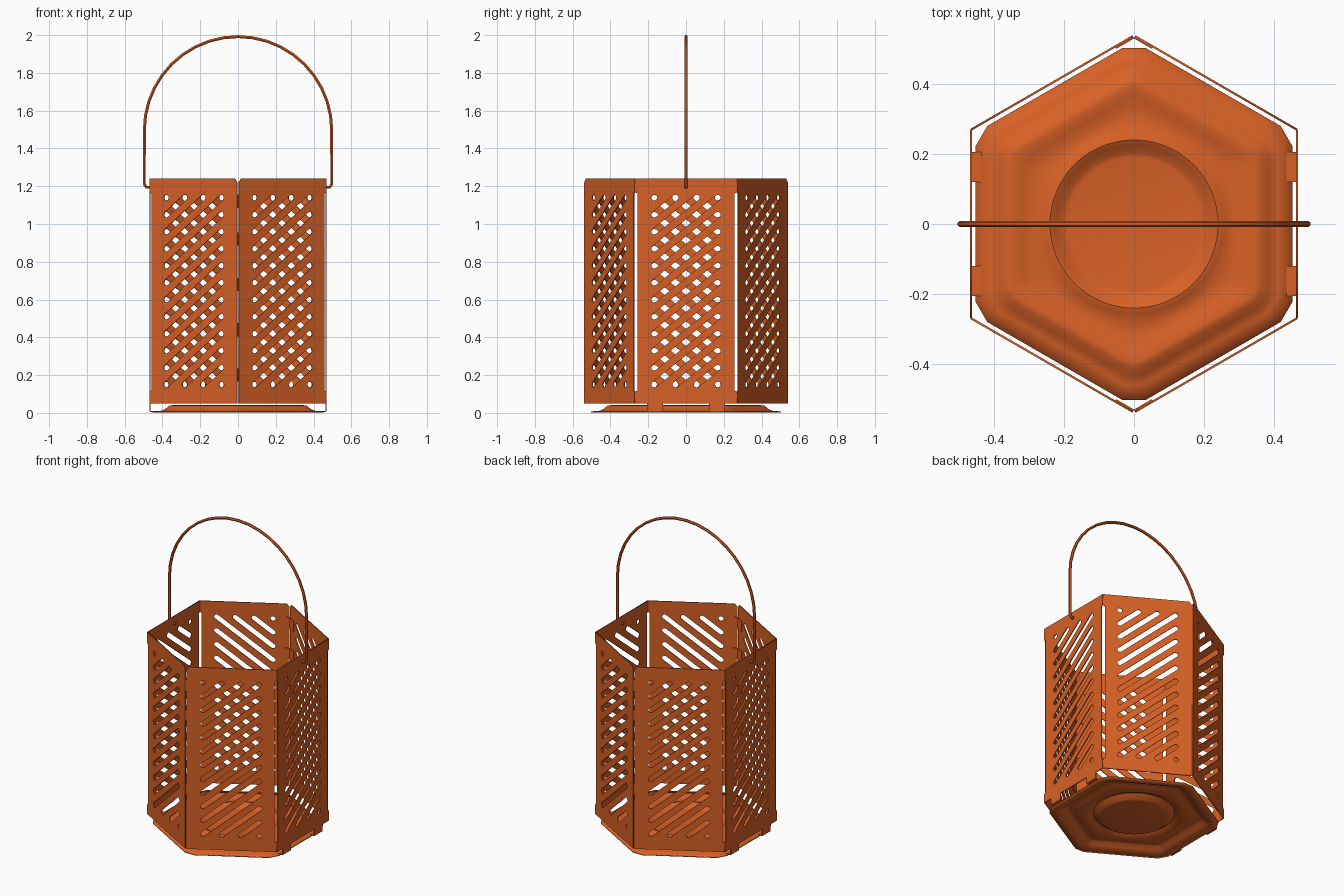
import bpy, bmesh
from math import cos, sin, pi, radians, atan2
from mathutils import Matrix, Vector

cube = bpy.data.objects.get("Cube")
if cube:
    bpy.data.objects.remove(cube, do_unlink=True)

orange = bpy.data.materials.new("burnt_orange_metal")
orange.use_nodes = True
COLOUR = (0.68, 0.118, 0.019, 1)
orange.diffuse_color = COLOUR
orange.node_tree.nodes["Principled BSDF"].inputs["Base Color"].default_value = COLOUR

APOTHEM = 0.466
HALF = APOTHEM * 0.5774      # half the width of one wall
BOTTOM, TOP = 0.05, 1.24
SHEET = 0.006                # metal thickness


def add_object(name, mesh):
    ob = bpy.data.objects.new(name, mesh)
    bpy.context.scene.collection.objects.link(ob)
    mesh.materials.clear()
    mesh.materials.append(orange)
    return ob


def curve_mesh(name, curve):
    """Turn a curve into a mesh object."""
    temp = bpy.data.objects.new("temp", curve)
    bpy.context.scene.collection.objects.link(temp)
    deps = bpy.context.evaluated_depsgraph_get()
    mesh = bpy.data.meshes.new_from_object(temp.evaluated_get(deps))
    bpy.data.objects.remove(temp)
    return add_object(name, mesh)


def add_spline(curve, points, closed=True):
    sp = curve.splines.new("POLY")
    sp.points.add(len(points) - 1)
    for p, co in zip(sp.points, points):
        p.co = (*co, 0, 1) if len(co) == 2 else (*co, 1)
    sp.use_cyclic_u = closed


def slot(a, b, r, steps=5):
    """Outline of a round-ended slot from a to b."""
    ang = atan2(b[1] - a[1], b[0] - a[0])
    pts = []
    for centre, start in ((b, ang - pi / 2), (a, ang + pi / 2)):
        for i in range(steps + 1):
            t = start + pi * i / steps
            pts.append((centre[0] + r * cos(t), centre[1] + r * sin(t)))
    return pts


def box(name, size, matrix):
    bm = bmesh.new()
    bmesh.ops.create_cube(bm, size=1, matrix=matrix @ Matrix.Diagonal((*size, 1)))
    mesh = bpy.data.meshes.new(name)
    bm.to_mesh(mesh)
    bm.free()
    return add_object(name, mesh)


def side_outline(side, seam):
    """Wall edge from bottom to top: relieved at a bend, straight at a seam."""
    if seam:
        x = side * (HALF - 0.004)
        return [(x, BOTTOM), (x, TOP - 0.02), (x - side * 0.015, TOP)]
    x, inner = side * HALF, side * (HALF - 0.012)
    low, high = 0.11, 1.17
    return [(x, BOTTOM), (x, low), (inner, low + 0.01), (inner, high - 0.01),
            (x, high), (x, TOP)]


# Six slotted walls, in two bent halves that meet at the front and back corners
REACH, LOW, HIGH, STEP, SLOPE = 0.168, 0.15, 1.14, 0.09, 0.8
for i in range(6):
    curve = bpy.data.curves.new("wall", "CURVE")
    curve.dimensions = "2D"
    curve.fill_mode = "BOTH"
    curve.extrude = SHEET / 2
    right = side_outline(1, i in (1, 4))
    left = side_outline(-1, i in (2, 5))
    add_spline(curve, right + left[::-1])
    for k in range(-3, 12):
        z0 = LOW + STEP * k
        xa = max(-REACH, -REACH + (LOW - z0) / SLOPE)
        xb = min(REACH, -REACH + (HIGH - z0) / SLOPE)
        a, b = [(x, z0 + SLOPE * (x + REACH)) for x in (xa, max(xa, xb) + 1e-5)]
        add_spline(curve, slot(a, b, 0.0155))
    wall = curve_mesh(f"wall_{i + 1}", curve)
    ang = radians(60 * i)
    n = Vector((cos(ang), sin(ang), 0))
    t = Vector((-sin(ang), cos(ang), 0))
    m = Matrix((t, (0, 0, 1), n)).transposed().to_4x4()
    m.translation = n * APOTHEM
    wall.data.transform(m)

# Seam tabs that lock the two halves together
for label, sign in (("front", -1), ("back", 1)):
    for j, z in enumerate((0.2, 0.44, 0.68, 0.92, 1.12)):
        for s in (-1, 1):
            m = (Matrix.Translation((s * 0.026, sign * (2 * HALF - 0.021), z))
                 @ Matrix.Rotation(-s * sign * radians(30), 4, "Z"))
            box(f"{label}_seam_tab_{j + 1}_{'left' if s > 0 else 'right'}",
                (0.06, 0.004, 0.07), m)


# Pressed floor: hexagon loops blending into a circle in the middle
def floor_radius(ang, apothem, corner, roundness):
    rel = (ang + pi / 6) % (pi / 3) - pi / 6
    to_corner = pi / 6 - abs(rel)
    hexa = min(apothem / cos(rel), corner / cos(to_corner))
    return hexa * (1 - roundness) + apothem * roundness


# apothem, chamfer distance, roundness, height
RINGS = [(0.452, 0.503, 0, 0.008), (0.41, 0.46, 0, 0.01), (0.385, 0.437, 0, 0.02),
         (0.365, 0.416, 0, 0.038), (0.345, 0.394, 0, 0.041), (0.32, 0.365, 0.05, 0.032),
         (0.295, 0.335, 0.2, 0.026), (0.27, 0.3, 0.9, 0.026), (0.255, 0.3, 1, 0.036),
         (0.24, 0.3, 1, 0.04), (0.225, 0.3, 1, 0.032), (0.205, 0.3, 1, 0.014),
         (0.19, 0.3, 1, 0.011)]
SEG = 96
bm = bmesh.new()
loops = []
for ap, corner, roundness, z in RINGS:
    loop = []
    for s in range(SEG):
        ang = 2 * pi * s / SEG
        r = floor_radius(ang, ap, corner, roundness)
        loop.append(bm.verts.new((r * cos(ang), r * sin(ang), z)))
    loops.append(loop)
for outer, inner in zip(loops, loops[1:]):
    for s in range(SEG):
        e = (s + 1) % SEG
        bm.faces.new((outer[s], outer[e], inner[e], inner[s]))
bm.faces.new(loops[-1])
mesh = bpy.data.meshes.new("floor")
bm.to_mesh(mesh)
bm.free()
floor = add_object("floor", mesh)
solid = floor.modifiers.new("thickness", "SOLIDIFY")
solid.thickness = SHEET
solid.offset = -1

# Bent tabs joining the floor to the two side walls
for side, sx in (("left", 1), ("right", -1)):
    for end, sy in (("front", -1), ("back", 1)):
        y = sy * 0.163
        box(f"{side}_{end}_tab_upright", (SHEET, 0.085, 0.045),
            Matrix.Translation((sx * APOTHEM, y, 0.032)))
        box(f"{side}_{end}_tab_foot", (0.032, 0.085, SHEET),
            Matrix.Translation((sx * 0.451, y, 0.008)))

# Wire handle with hooked ends
R = 0.496
path = [(R * cos(pi * i / 20), 0, 1.496 + R * sin(pi * i / 20)) for i in range(21)]
hook = [(0.45, 0, 1.195), (0.485, 0, 1.195), (0.496, 0, 1.21)]
path = hook + path + [(-x, y, z) for x, y, z in reversed(hook)]
curve = bpy.data.curves.new("handle", "CURVE")
curve.dimensions = "3D"
curve.bevel_depth = 0.009
curve.bevel_resolution = 1
curve.use_fill_caps = True
add_spline(curve, path, closed=False)
handle = curve_mesh("handle", curve)

# Smooth shading on the pressed floor and the wire
bpy.ops.object.select_all(action="DESELECT")
for ob in (floor, handle):
    ob.select_set(True)
bpy.context.view_layer.objects.active = floor
bpy.ops.object.shade_smooth_by_angle(angle=radians(40))
